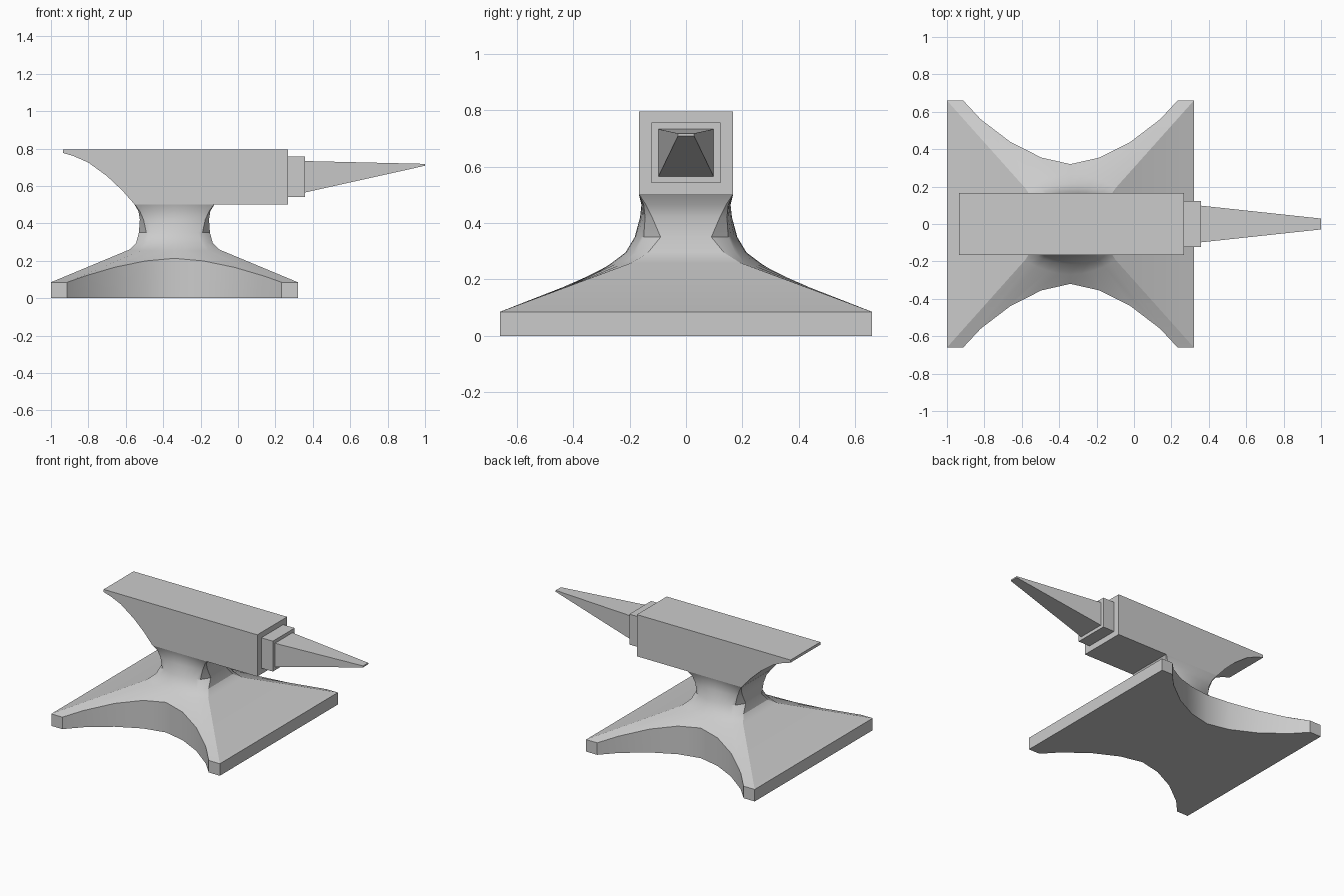
import bpy, bmesh

if "Cube" in bpy.data.objects:
    bpy.data.objects.remove(bpy.data.objects["Cube"])

CX = -0.34  # centre of the foot and neck


def finish(name, bm, smooth=False):
    bmesh.ops.recalc_face_normals(bm, faces=bm.faces)
    me = bpy.data.meshes.new(name)
    bm.to_mesh(me)
    bm.free()
    ob = bpy.data.objects.new(name, me)
    bpy.context.collection.objects.link(ob)
    if smooth:
        bpy.ops.object.select_all(action='DESELECT')
        bpy.context.view_layer.objects.active = ob
        ob.select_set(True)
        bpy.ops.object.shade_smooth_by_angle(angle=0.5)
    return ob


def loft(name, rings, smooth=False):
    bm = bmesh.new()
    loops = [[bm.verts.new(p) for p in r] for r in rings]
    n = len(loops[0])
    for a, b in zip(loops, loops[1:]):
        for i in range(n):
            j = (i + 1) % n
            bm.faces.new((a[i], a[j], b[j], b[i]))
    bm.faces.new(loops[0])
    bm.faces.new(loops[-1])
    return finish(name, bm, smooth)


def rect(x, hy, z0, z1):
    return [(x, -hy, z0), (x, hy, z0), (x, hy, z1), (x, -hy, z1)]


def symmetric_ring(corner, side):
    """Full ring from one corner and half a side (end to middle)."""
    half = [corner] + side
    back = half + [(-x, y, z) for x, y, z in half[-2::-1]]
    ring = back + [(-x, -y, z) for x, y, z in back]
    return [(CX + x, y, z) for x, y, z in ring]


def neck_ring(z, xf, yf, xa, ya, ym, dz=0.0):
    """Flat ends with bowed sides; dz lowers the bowed part."""
    side = [(xa * t, ym - (ym - ya) * t * t, z - dz)
            for t in (1, 0.84, 0.56, 0.27, 0)]
    return symmetric_ring((xf, yf, z), side)


# Foot with scooped sides, blending into the waist
scoop = [(0.573, 0.66, 0.085), (0.48, 0.56, 0.118), (0.32, 0.438, 0.165),
         (0.155, 0.355, 0.199), (0, 0.32, 0.213)]
rings = [
    symmetric_ring((0.66, 0.66, 0), [(x, y, 0) for x, y, z in scoop]),
    symmetric_ring((0.66, 0.66, 0.085), scoop),
    neck_ring(0.26, 0.24, 0.19, 0.215, 0.21, 0.27, 0.006),
    neck_ring(0.295, 0.205, 0.135, 0.175, 0.175, 0.215),
    neck_ring(0.35, 0.19, 0.09, 0.15, 0.15, 0.182),
    neck_ring(0.42, 0.185, 0.12, 0.165, 0.145, 0.163),
    neck_ring(0.465, 0.192, 0.142, 0.185, 0.15, 0.158),
    neck_ring(0.5, 0.213, 0.165, 0.21, 0.167, 0.167),
]
loft("foot_and_waist", rings, True)

# Main body: side profile extruded across the width
profile = [(-0.935, 0.795), (0.268, 0.795), (0.268, 0.5), (-0.552, 0.5),
           (-0.62, 0.577), (-0.70, 0.652), (-0.80, 0.725), (-0.88, 0.76),
           (-0.935, 0.776)]
loft("body", [[(x, y, z) for x, z in profile] for y in (-0.167, 0.167)])

# Step block between body and horn
loft("step", [rect(0.26, 0.122, 0.542, 0.757), rect(0.358, 0.122, 0.542, 0.757)])

# Tapered horn
loft("horn", [rect(0.35, 0.098, 0.563, 0.734), rect(0.358, 0.098, 0.565, 0.733),
              rect(1.0, 0.029, 0.708, 0.718)])
